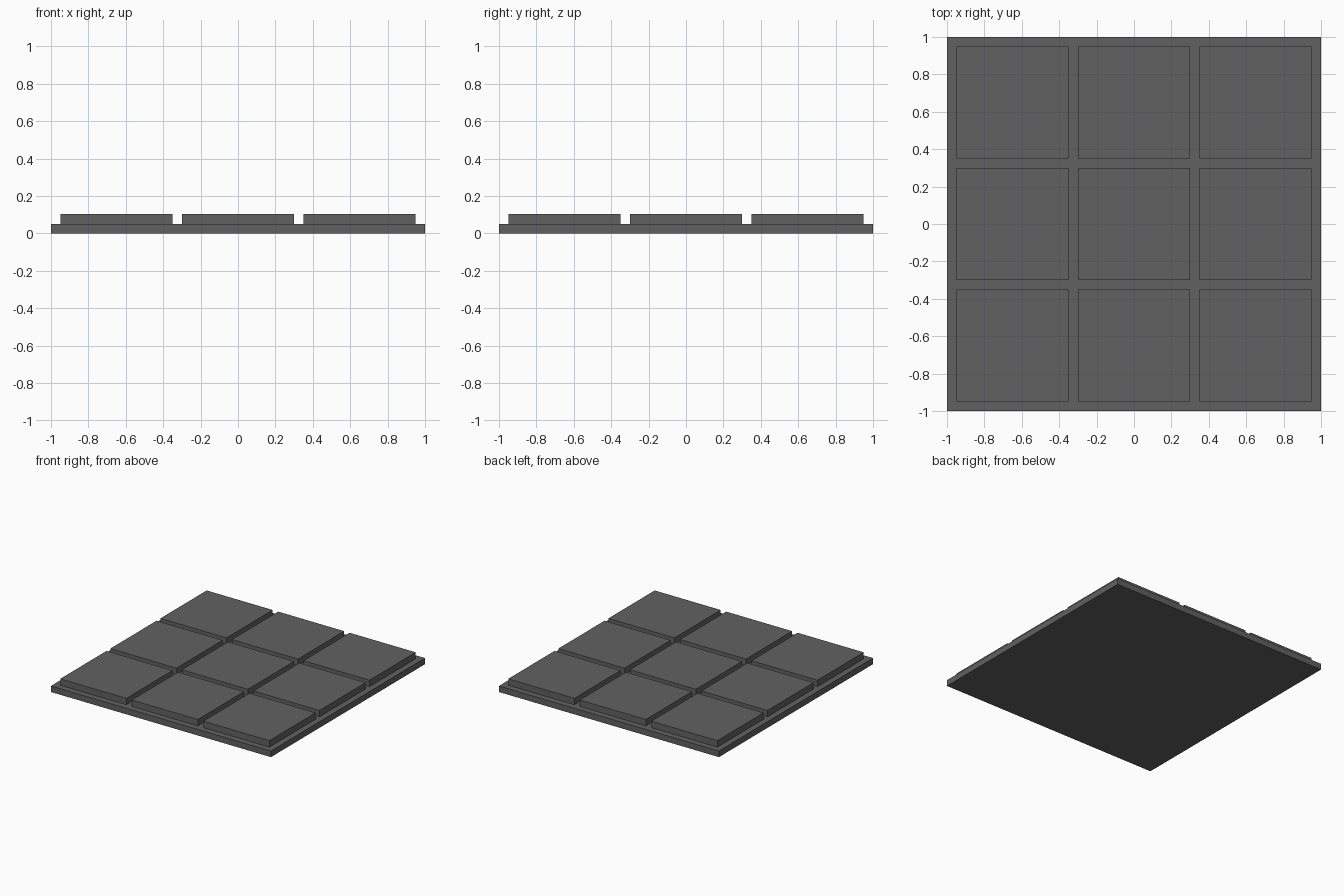
import bpy

if "Cube" in bpy.data.objects:
    bpy.data.objects.remove(bpy.data.objects["Cube"])

grey = bpy.data.materials.new("dark_grey")
grey.diffuse_color = (0.12, 0.12, 0.12, 1.0)
grey.use_nodes = True
grey.node_tree.nodes["Principled BSDF"].inputs["Base Color"].default_value = grey.diffuse_color


def box(name, x, y, z0, z1, size):
    """Square slab centred on x, y between heights z0 and z1."""
    bpy.ops.mesh.primitive_cube_add(size=1, location=(x, y, (z0 + z1) / 2))
    ob = bpy.context.object
    ob.name = name
    ob.scale = (size, size, z1 - z0)
    bpy.ops.object.transform_apply(location=False, rotation=False, scale=True)
    ob.data.materials.append(grey)
    return ob


# Base slab
box("base_plate", 0, 0, 0, 0.05, 2.0)

# Three by three raised tiles
pitch = 0.65
for row in (-1, 0, 1):
    for col in (-1, 0, 1):
        box(f"tile_{row + 2}_{col + 2}", col * pitch, row * pitch, 0.05, 0.103, 0.6)
